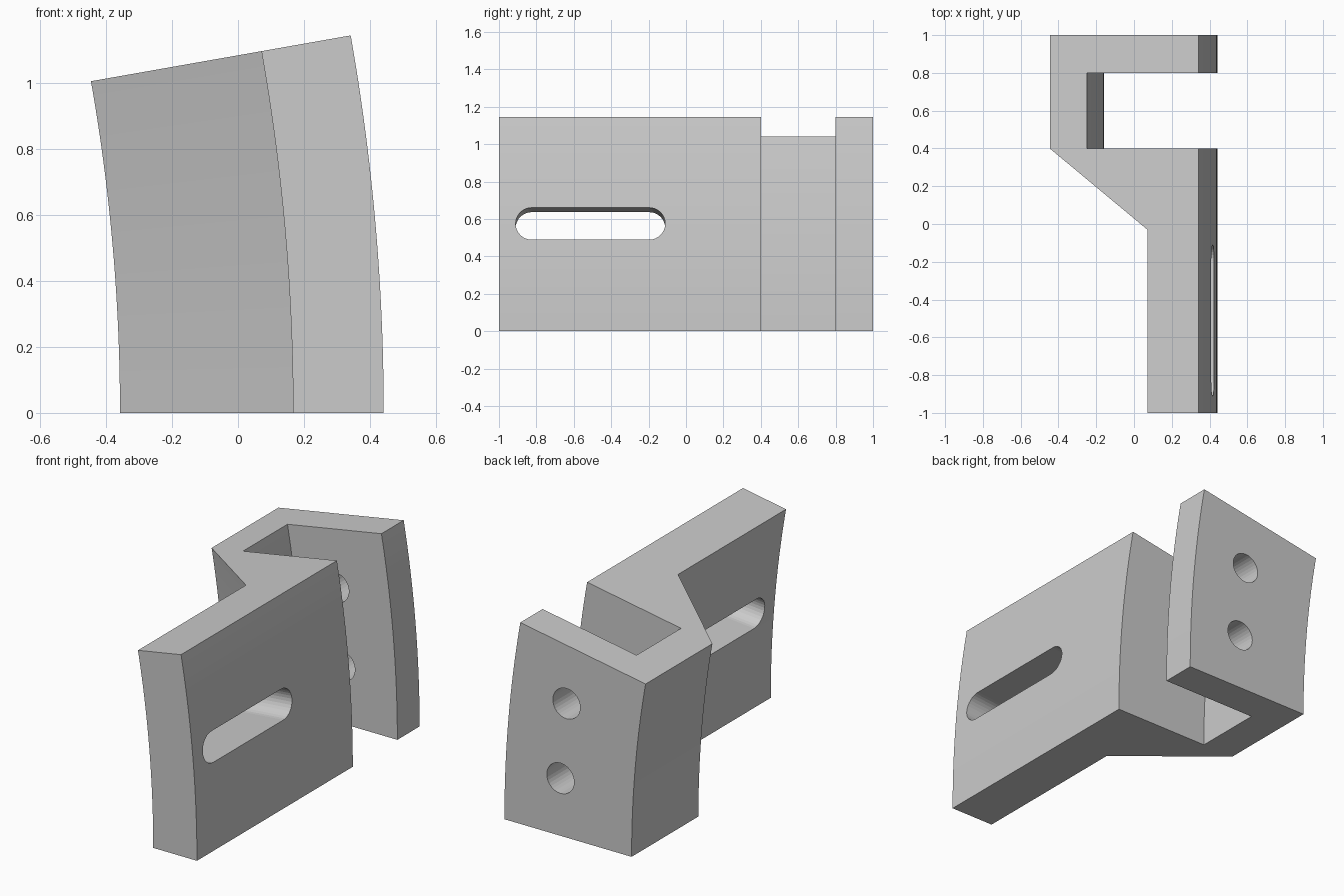
import bpy, bmesh
from math import sin, cos, pi, radians
from mathutils import Vector

if "Cube" in bpy.data.objects:
    bpy.data.objects.remove(bpy.data.objects["Cube"])

R_OUT, X_OUT = 6.594, 0.442
CX = X_OUT - R_OUT            # axis of the sweep, parallel to y
SWEEP, STEPS = radians(10), 24


def polar(r, y, a):
    return Vector((CX + r * cos(a), y, r * sin(a)))


def loft(name, rings):
    """Closed solid through a list of equal-length point rings."""
    bm = bmesh.new()
    vs = [[bm.verts.new(p) for p in ring] for ring in rings]
    n = len(vs[0])
    for a, b in zip(vs, vs[1:]):
        for i in range(n):
            j = (i + 1) % n
            bm.faces.new((a[i], a[j], b[j], b[i]))
    bm.faces.new(vs[0][::-1])
    bm.faces.new(vs[-1])
    bmesh.ops.recalc_face_normals(bm, faces=bm.faces)
    me = bpy.data.meshes.new(name)
    bm.to_mesh(me)
    bm.free()
    ob = bpy.data.objects.new(name, me)
    bpy.context.collection.objects.link(ob)
    return ob


def cut(target, cutter):
    cutter.hide_render = True
    cutter.hide_set(True)
    mod = target.modifiers.new(cutter.name, 'BOOLEAN')
    mod.operation, mod.solver, mod.object = 'DIFFERENCE', 'EXACT', cutter
    bpy.context.view_layer.objects.active = target
    bpy.ops.object.modifier_apply(modifier=mod.name)
    bpy.data.objects.remove(cutter)


# Bracket: hooked plan profile swept through ten degrees
profile = [(-0.358, 1), (X_OUT, 1), (X_OUT, 0.8), (-0.158, 0.8), (-0.158, 0.4),
           (X_OUT, 0.4), (X_OUT, -1), (0.167, -1), (0.167, -0.03), (-0.358, 0.4)]
bracket = loft("curved_bracket", [
    [polar(x - CX, y, SWEEP * k / STEPS) for x, y in profile]
    for k in range(STEPS + 1)])

# Rounded slot through the plate, along the mid-sweep radius
HR = 0.086
mid = SWEEP / 2
radial, up = Vector((cos(mid), 0, sin(mid))), Vector((-sin(mid), 0, cos(mid)))
slot = []
for yc, start in ((-0.197, -pi / 2), (-0.825, pi / 2)):
    for k in range(17):
        a = start + pi * k / 16
        slot.append(Vector((0, yc + HR * cos(a), 0)) + up * HR * sin(a))
base = Vector((CX, 0, 0))
cut(bracket, loft("slot_cutter", [[base + radial * r + p for p in slot]
                                  for r in (R_OUT - 0.45, R_OUT + 0.2)]))

# Two bolt holes through the rear flange
for deg in (3, 7):
    c = polar(6.25, 0, radians(deg))
    rings = [[c + Vector((HR * cos(k * pi / 16), y, HR * sin(k * pi / 16)))
              for k in range(32)] for y in (0.7, 1.1)]
    cut(bracket, loft("hole_cutter", rings))
